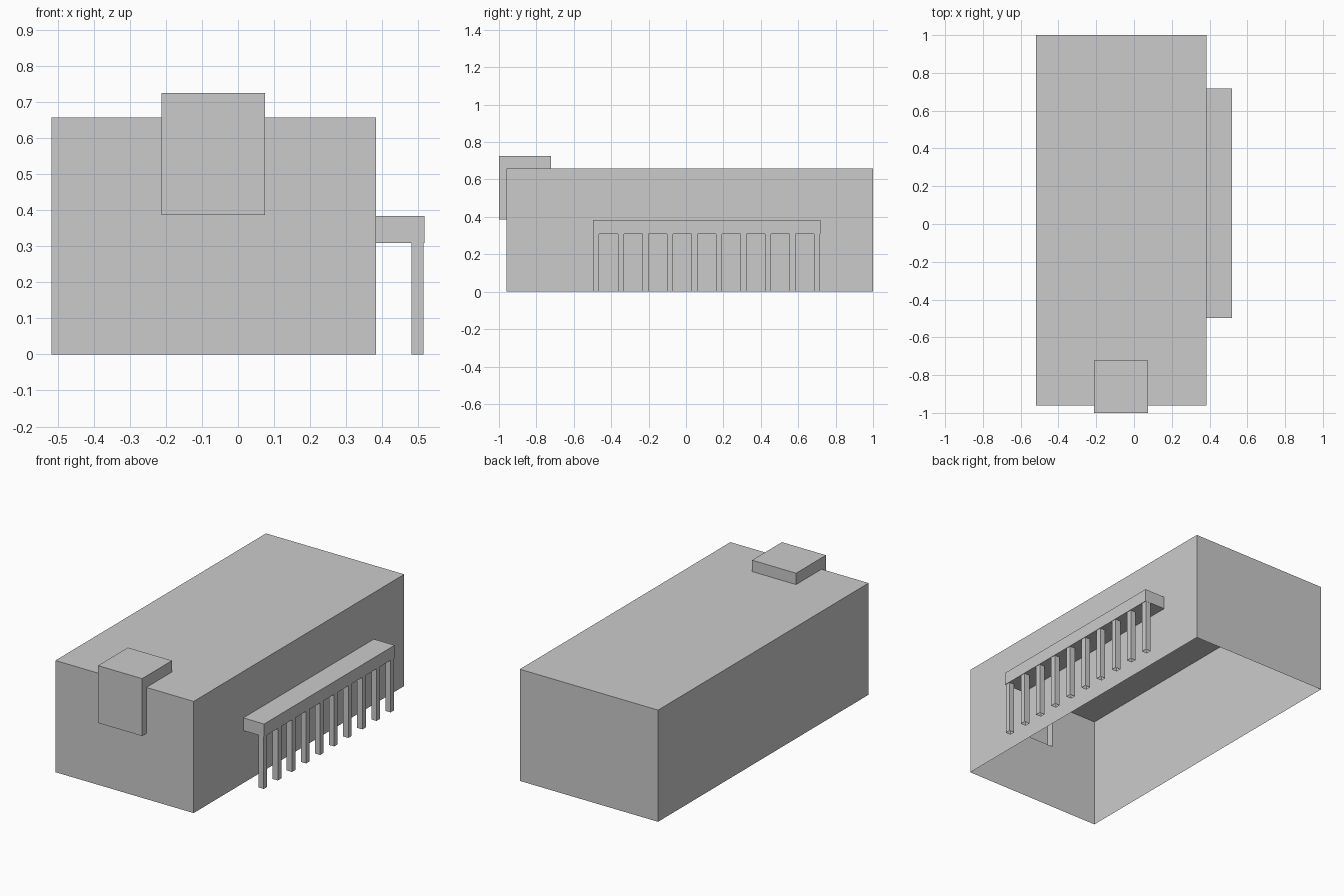
import bpy, bmesh

if "Cube" in bpy.data.objects:
    bpy.data.objects.remove(bpy.data.objects["Cube"])


def make_object(name, polygons):
    """Weld a list of coordinate polygons into one flat-shaded object."""
    bm = bmesh.new()
    for poly in polygons:
        bm.faces.new([bm.verts.new(p) for p in poly])
    bmesh.ops.remove_doubles(bm, verts=bm.verts, dist=1e-5)
    bmesh.ops.recalc_face_normals(bm, faces=bm.faces)
    mesh = bpy.data.meshes.new(name)
    bm.to_mesh(mesh)
    bm.free()
    obj = bpy.data.objects.new(name, mesh)
    bpy.context.collection.objects.link(obj)
    return obj


def box_faces(x0, x1, y0, y1, z0, z1, skip=()):
    """Outward-facing sides of a box, leaving out the sides named in skip."""
    sides = {
        "front": [(x0, y0, z0), (x1, y0, z0), (x1, y0, z1), (x0, y0, z1)],
        "back": [(x1, y1, z0), (x0, y1, z0), (x0, y1, z1), (x1, y1, z1)],
        "left": [(x0, y1, z0), (x0, y0, z0), (x0, y0, z1), (x0, y1, z1)],
        "right": [(x1, y0, z0), (x1, y1, z0), (x1, y1, z1), (x1, y0, z1)],
        "top": [(x0, y0, z1), (x1, y0, z1), (x1, y1, z1), (x0, y1, z1)],
        "bottom": [(x0, y1, z0), (x1, y1, z0), (x1, y0, z0), (x0, y0, z0)],
    }
    return [f for side, f in sides.items() if side not in skip]


# Main building: thin shell, open underneath
X0, X1, Y0, Y1, ROOF = -0.518, 0.383, -0.96, 1.0, 0.658
# Raised block wrapping over the front edge of the roof
BX0, BX1, BY0, BY1, BZ0, BZ1 = -0.212, 0.075, -1.0, -0.722, 0.387, 0.725

faces = box_faces(X0, X1, Y0, Y1, 0, ROOF, skip=("front", "top", "bottom"))

# Front wall and roof, each notched where the block joins
wall = [(X0, 0), (X1, 0), (X1, ROOF), (BX1, ROOF),
        (BX1, BZ0), (BX0, BZ0), (BX0, ROOF), (X0, ROOF)]
faces.append([(x, Y0, z) for x, z in wall])
roof = [(X0, Y0), (BX0, Y0), (BX0, BY1), (BX1, BY1),
        (BX1, Y0), (X1, Y0), (X1, Y1), (X0, Y1)]
faces.append([(x, y, ROOF) for x, y in roof])

# Block: L-shaped sides joined by four strips
side = [(BY0, BZ0), (Y0, BZ0), (Y0, ROOF), (BY1, ROOF), (BY1, BZ1), (BY0, BZ1)]
faces.append([(BX1, y, z) for y, z in side])
faces.append([(BX0, y, z) for y, z in reversed(side)])
for i in (0, 3, 4, 5):
    (ya, za), (yb, zb) = side[i], side[(i + 1) % 6]
    faces.append([(BX0, ya, za), (BX0, yb, zb), (BX1, yb, zb), (BX1, ya, za)])
make_object("building_shell", faces)

# Side canopy against the right wall
CY0, CY1, CZ0, CZ1 = -0.497, 0.718, 0.309, 0.384
make_object("canopy_roof",
            box_faces(X1, 0.518, CY0, CY1, CZ0, CZ1, skip=("left",)))

# Row of canopy posts, open at both ends
POSTS, WIDTH = 10, 0.032
first, last = CY0 + 0.001, CY1 - 0.001 - WIDTH
for i in range(POSTS):
    y = first + (last - first) * i / (POSTS - 1)
    make_object(f"canopy_post_{i + 1}",
                box_faces(0.481, 0.515, y, y + WIDTH, 0, CZ0,
                          skip=("top", "bottom")))
